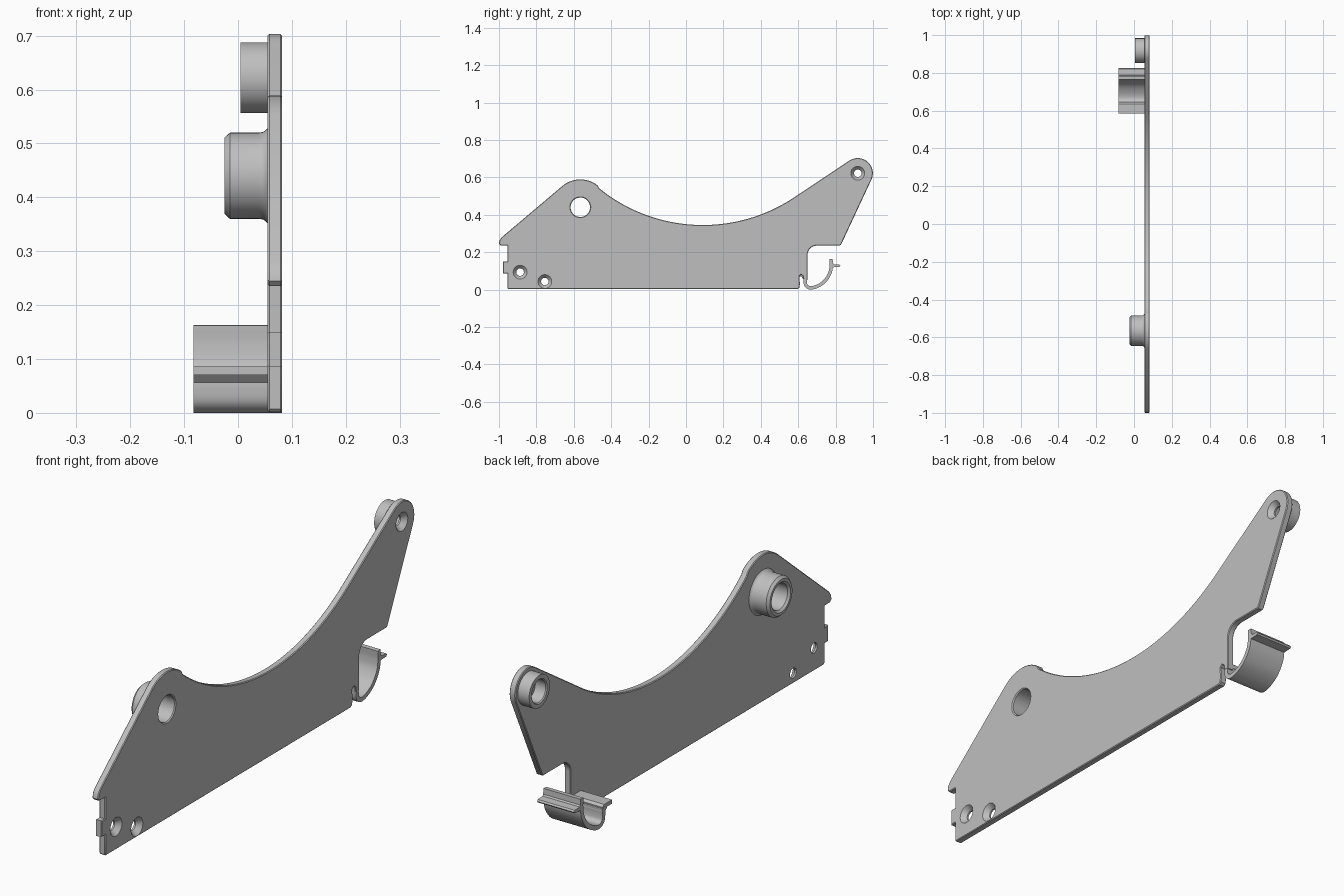
import bpy, bmesh, math
from mathutils import Vector

if "Cube" in bpy.data.objects:
    bpy.data.objects.remove(bpy.data.objects["Cube"])

grey = bpy.data.materials.new("plain_grey")
grey.use_nodes = True
grey.diffuse_color = (0.52, 0.52, 0.52, 1)
grey.node_tree.nodes["Principled BSDF"].inputs["Base Color"].default_value = (0.52, 0.52, 0.52, 1)

INNER, OUTER = 0.055, 0.082   # plate faces along x
CLIP_END = -0.083


def finish(name, bm):
    bmesh.ops.recalc_face_normals(bm, faces=bm.faces)
    mesh = bpy.data.meshes.new(name)
    bm.to_mesh(mesh)
    bm.free()
    mesh.materials.append(grey)
    obj = bpy.data.objects.new(name, mesh)
    bpy.context.collection.objects.link(obj)
    return obj


def smooth(obj):
    bpy.ops.object.select_all(action='DESELECT')
    obj.select_set(True)
    bpy.context.view_layer.objects.active = obj
    bpy.ops.object.shade_smooth_by_angle(angle=math.radians(32))


def arc(cy, cz, r, start, end, steps):
    """Points on a circle in the side plane, angles in degrees."""
    out = []
    for i in range(steps + 1):
        a = math.radians(start + (end - start) * i / steps)
        out.append((cy + r * math.cos(a), cz + r * math.sin(a)))
    return out


def extrude(name, outline, x0, x1, bevel=0):
    """Extrude a side outline along x, optionally easing both rims."""
    bm = bmesh.new()
    rings = [[bm.verts.new((x, y, z)) for y, z in outline] for x in (x0, x1)]
    caps = [bm.faces.new(r) for r in rings]
    n = len(outline)
    for i in range(n):
        j = (i + 1) % n
        bm.faces.new((rings[0][i], rings[0][j], rings[1][j], rings[1][i]))
    bmesh.ops.recalc_face_normals(bm, faces=bm.faces)
    if bevel:
        rim = [e for f in caps for e in f.edges]
        bmesh.ops.bevel(bm, geom=rim, offset=bevel, segments=1, affect='EDGES',
                        clamp_overlap=False)
    return finish(name, bm)


def lathe(name, cy, cz, profile, closed=False, steps=48):
    """Turn an (x, radius) profile about an axis along x."""
    bm = bmesh.new()
    rings = []
    for x, r in profile:
        rings.append([bm.verts.new((x, y, z)) for y, z in arc(cy, cz, r, 0, 360, steps)[:-1]])
    pairs = list(zip(rings, rings[1:]))
    if closed:
        pairs.append((rings[-1], rings[0]))
    else:
        bm.faces.new(rings[0])
        bm.faces.new(rings[-1])
    for a, b in pairs:
        for i in range(steps):
            j = (i + 1) % steps
            bm.faces.new((a[i], a[j], b[j], b[i]))
    return finish(name, bm)


def spline(points, steps=6):
    """Smooth path through the points."""
    p = [Vector(q) for q in points]
    p = [2 * p[0] - p[1]] + p + [2 * p[-1] - p[-2]]
    out = []
    for a, b, c, d in zip(p, p[1:], p[2:], p[3:]):
        for i in range(steps):
            t = i / steps
            out.append(0.5 * (2 * b + (c - a) * t + (2 * a - 5 * b + 4 * c - d) * t * t
                              + (3 * b - a - 3 * c + d) * t ** 3))
    return out + [p[-2]]


def ribbon(path, half):
    """Closed outline around a path."""
    left, right = [], []
    for i, p in enumerate(path):
        d = (path[min(i + 1, len(path) - 1)] - path[max(i - 1, 0)]).normalized()
        n = Vector((-d.y, d.x)) * half
        left.append(tuple(p + n))
        right.append(tuple(p - n))
    return left + right[::-1]


# Side plate outline: tabbed edge, peak, saddle, arm tip, notch, relief slot
outline = [(-0.95, 0.002), (-0.955, 0.007), (-0.955, 0.085), (-0.978, 0.085),
           (-0.978, 0.15), (-0.955, 0.15), (-0.955, 0.235), (-0.99, 0.235)]
outline += [(-1.0, 0.245), (-0.997, 0.263), (-0.985, 0.28)]
outline += arc(-0.565, 0.44, 0.149, 130, 51, 14)
outline += arc(0.09, 1.225, 0.88, 231, 303.8, 40)
outline += arc(0.918, 0.622, 0.081, 123.8, -24.6, 20)
outline += [(0.829, 0.24), (0.822, 0.235)]
outline += arc(0.70, 0.185, 0.05, 90, 180, 10)
outline += [(0.65, 0.05), (0.628, 0.05), (0.625, 0.072), (0.615, 0.08), (0.606, 0.072),
            (0.609, 0.03), (0.606, 0.01), (0.596, 0.002)]
plate = extrude("side_plate", outline, INNER, OUTER, 0.003)

# Hole cutters
cutters = [lathe("pivot_hole_cutter", -0.565, 0.44,
                 [(0, 0.052), (0.078, 0.052), (0.086, 0.06)])]
for y, z in ((-0.887, 0.093), (-0.755, 0.043), (0.918, 0.622)):
    cutters.append(lathe("screw_hole_cutter", y, z,
                         [(0, 0.02), (0.062, 0.02), (OUTER, 0.037), (0.1, 0.037)], steps=32))
bpy.context.view_layer.objects.active = plate
for cutter in cutters:
    cutter.hide_render = True
    mod = plate.modifiers.new("hole", 'BOOLEAN')
    mod.operation = 'DIFFERENCE'
    mod.solver = 'EXACT'
    mod.object = cutter
    bpy.ops.object.modifier_apply(modifier=mod.name)
for cutter in cutters:
    bpy.data.objects.remove(cutter)
smooth(plate)

# Pivot boss with flared foot and chamfered rim
smooth(lathe("pivot_boss", -0.565, 0.44,
             [(0.056, 0.052), (0.056, 0.09), (0.052, 0.085), (0.046, 0.081), (0.038, 0.08),
              (-0.015, 0.08), (-0.025, 0.071), (-0.025, 0.06), (-0.017, 0.052)], closed=True))

# Screw boss on the arm tip
smooth(lathe("arm_boss", 0.918, 0.622,
             [(0.056, 0.045), (0.056, 0.0655), (0.005, 0.0655), (0.005, 0.049), (0.009, 0.045)],
             closed=True))

# Sprung clip: hook, finger tab and shelf
hook = spline([(0.638, 0.075), (0.637, 0.045), (0.643, 0.02), (0.665, 0.009), (0.70, 0.017),
               (0.74, 0.043), (0.768, 0.085), (0.776, 0.125), (0.775, 0.163)])
smooth(extrude("clip_hook", ribbon(hook, 0.009), CLIP_END, OUTER - 0.0005))
tab = [(0.77, 0.118), (0.82, 0.121), (0.825, 0.127), (0.82, 0.133), (0.79, 0.135), (0.777, 0.15)]
smooth(extrude("clip_tab", tab, CLIP_END + 0.0003, OUTER - 0.001))
shelf = [(0.585, 0.07), (0.615, 0.07), (0.629, 0.055), (0.647, 0.06), (0.645, 0.078),
         (0.635, 0.086), (0.585, 0.086)]
smooth(extrude("clip_shelf", shelf, CLIP_END + 0.0003, INNER + 0.001))
